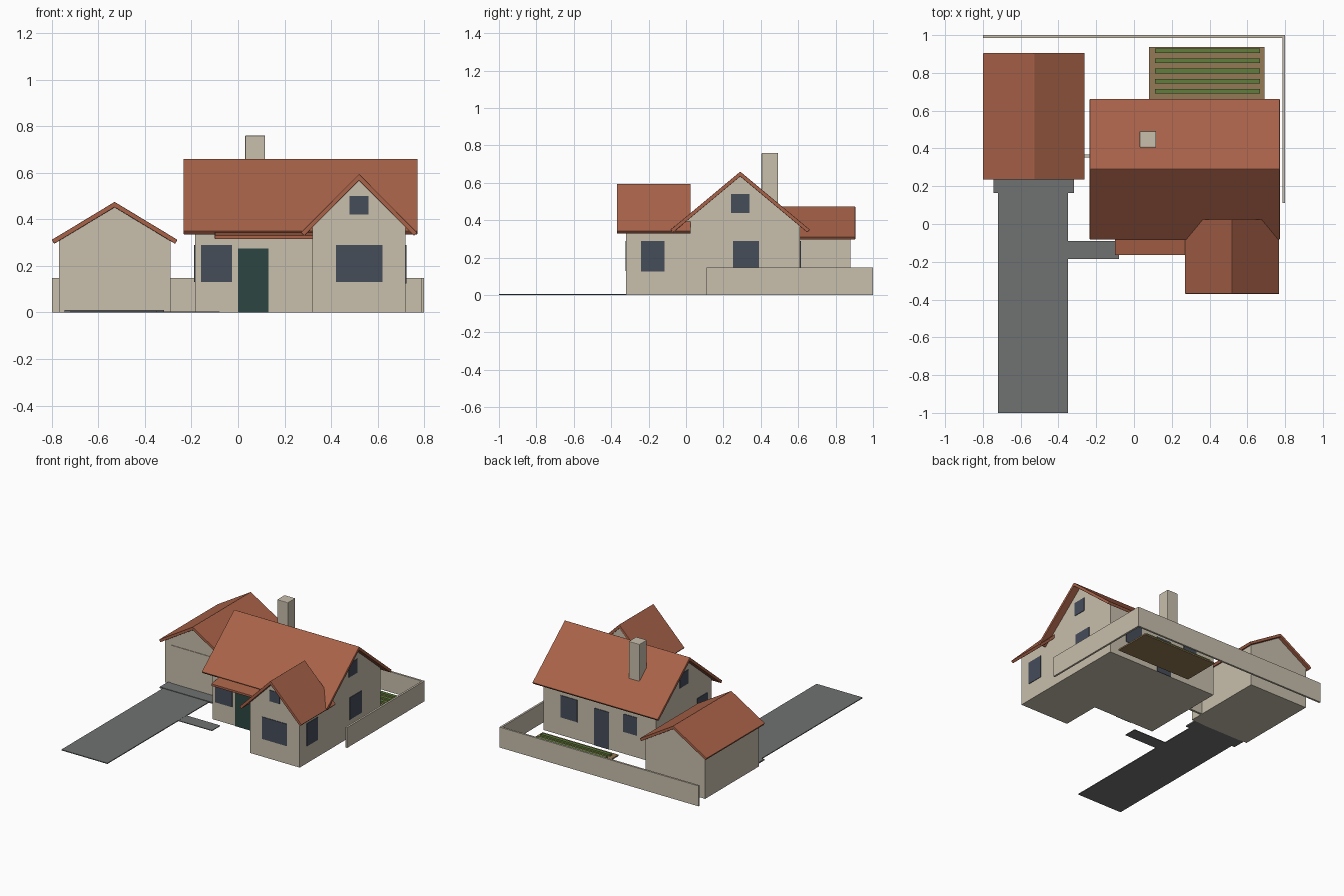
import bpy, bmesh, math
from mathutils import Vector

if "Cube" in bpy.data.objects:
    bpy.data.objects.remove(bpy.data.objects["Cube"])


def material(name, rgb):
    m = bpy.data.materials.new(name)
    m.diffuse_color = (*rgb, 1.0)
    m.use_nodes = True
    m.node_tree.nodes["Principled BSDF"].inputs["Base Color"].default_value = m.diffuse_color
    return m


WALL = material("cream_render", (0.578, 0.523, 0.418))
ROOF = material("terracotta_tile", (0.392, 0.122, 0.065))
GLASS = material("dark_glass", (0.061, 0.074, 0.102))
DOOR = material("dark_green_paint", (0.025, 0.061, 0.054))
PAVE = material("grey_paving", (0.162, 0.168, 0.165))
SOIL = material("brown_soil", (0.296, 0.195, 0.093))
LEAF = material("leaf_green", (0.117, 0.209, 0.045))


def finish(name, bm, mat, bevel=0.0):
    bmesh.ops.recalc_face_normals(bm, faces=bm.faces[:])
    me = bpy.data.meshes.new(name)
    bm.to_mesh(me)
    bm.free()
    me.materials.append(mat)
    ob = bpy.data.objects.new(name, me)
    bpy.context.collection.objects.link(ob)
    if bevel:
        mod = ob.modifiers.new("soft_edge", 'BEVEL')
        mod.width = bevel
        mod.segments = 2
        mod.limit_method = 'ANGLE'
    return ob


def box(name, x, y, z, mat, bevel=0.0):
    """Box from (min, max) ranges."""
    bm = bmesh.new()
    bmesh.ops.create_cube(bm, size=1)
    for v in bm.verts:
        v.co = Vector([r[0] + (c + 0.5) * (r[1] - r[0]) for c, r in zip(v.co, (x, y, z))])
    return finish(name, bm, mat, bevel)


def prism(name, profile, axis, a, b, mat, bevel=0.0):
    """Extrude an (across, z) profile along x or y from a to b."""
    bm = bmesh.new()
    place = (lambda s, p: (s, p[0], p[1])) if axis == 'x' else (lambda s, p: (p[0], s, p[1]))
    ends = [[bm.verts.new(place(s, p)) for p in profile] for s in (a, b)]
    bm.faces.new(ends[0])
    bm.faces.new(ends[1][::-1])
    n = len(profile)
    for i in range(n):
        j = (i + 1) % n
        bm.faces.new((ends[0][i], ends[0][j], ends[1][j], ends[1][i]))
    return finish(name, bm, mat, bevel)


def gabled_block(name, axis, centre, wall_half, roof_half, eave, ridge, walls, roof, t=0.02):
    """Solid gabled walls with a chevron roof slab on top."""
    ang = math.atan2(ridge - eave, roof_half)
    under = ridge - t / math.cos(ang)
    wall_top = under - math.tan(ang) * wall_half
    e = 0.003  # sink the wall top slightly into the roof
    prism(name + "_walls", [(centre - wall_half, 0), (centre + wall_half, 0),
                            (centre + wall_half, wall_top + e), (centre, under + e),
                            (centre - wall_half, wall_top + e)], axis, *walls, WALL)
    xi, zi = roof_half - t * math.sin(ang), eave - t * math.cos(ang)
    prism(name + "_roof", [(centre - roof_half, eave), (centre, ridge),
                           (centre + roof_half, eave), (centre + xi, zi),
                           (centre, under), (centre - xi, zi)], axis, *roof, ROOF, 0.003)


# Buildings
gabled_block("house", 'x', 0.29, 0.32, 0.372, 0.35, 0.66, (-0.185, 0.72), (-0.235, 0.772))
gabled_block("front_wing", 'y', 0.52, 0.20, 0.25, 0.343, 0.595, (-0.32, 0.02), (-0.37, 0.025))
gabled_block("garage", 'y', -0.53, 0.24, 0.27, 0.312, 0.475, (0.26, 0.88), (0.235, 0.905))

# Chimney and porch canopy
box("chimney", (0.03, 0.117), (0.405, 0.492), (0.45, 0.76), WALL, 0.004)
prism("porch_canopy", [(-0.165, 0.315), (-0.165, 0.331), (-0.025, 0.352), (-0.025, 0.336)],
      'x', -0.10, 0.325, ROOF, 0.002)

# Windows and doors: thin plates on walls, given as wall axis, wall position, side, span, height
P = 0.004
openings = [
    ("front_window", 'y', -0.03, (-0.16, -0.025), (0.13, 0.29), GLASS),
    ("front_door", 'y', -0.03, (0.0, 0.13), (0.0, 0.275), DOOR),
    ("wing_window", 'y', -0.32, (0.42, 0.62), (0.13, 0.29), GLASS),
    ("wing_attic_window", 'y', -0.32, (0.48, 0.56), (0.42, 0.50), GLASS),
    ("wing_side_window", 'x', 0.72, (-0.24, -0.115), (0.125, 0.29), GLASS),
    ("right_window", 'x', 0.72, (0.25, 0.39), (0.13, 0.29), GLASS),
    ("right_attic_window", 'x', 0.72, (0.24, 0.34), (0.44, 0.54), GLASS),
    ("left_attic_window", 'x', -0.185, (0.24, 0.34), (0.44, 0.54), GLASS),
    ("left_window", 'x', -0.185, (0.02, 0.14), (0.13, 0.29), GLASS),
    ("back_window_large", 'y', 0.61, (0.445, 0.58), (0.13, 0.29), GLASS),
    ("back_door", 'y', 0.61, (0.19, 0.31), (0.0, 0.27), GLASS),
    ("back_window_small", 'y', 0.61, (-0.035, 0.075), (0.16, 0.29), GLASS),
    ("garage_door", 'y', 0.26, (-0.715, -0.345), (0.0, 0.285), WALL),
]
for name, axis, pos, span, z, mat in openings:
    depth = (pos - P, pos + P)
    x, y = (depth, span) if axis == 'x' else (span, depth)
    box(name, x, y, z, mat)

# Paving
box("driveway", (-0.72, -0.35), (-1.0, 0.20), (0, 0.006), PAVE)
box("garage_apron", (-0.745, -0.318), (0.165, 0.262), (0, 0.01), PAVE)
box("front_path", (-0.355, -0.08), (-0.185, -0.09), (0, 0.005), PAVE)

# Garden walls
box("back_garden_wall", (-0.80, 0.80), (0.986, 1.0), (0, 0.148), WALL)
box("right_garden_wall", (0.786, 0.80), (0.11, 0.99), (0, 0.148), WALL)
box("link_garden_wall", (-0.295, -0.18), (0.352, 0.368), (0, 0.148), WALL)

# Vegetable bed with five planted rows
box("garden_bed", (0.08, 0.69), (0.66, 0.938), (0, 0.01), SOIL)
for i in range(5):
    yc = 0.702 + i * 0.054
    box(f"plant_row_{i + 1}", (0.11, 0.668), (yc - 0.012, yc + 0.012), (0.008, 0.022), LEAF)
